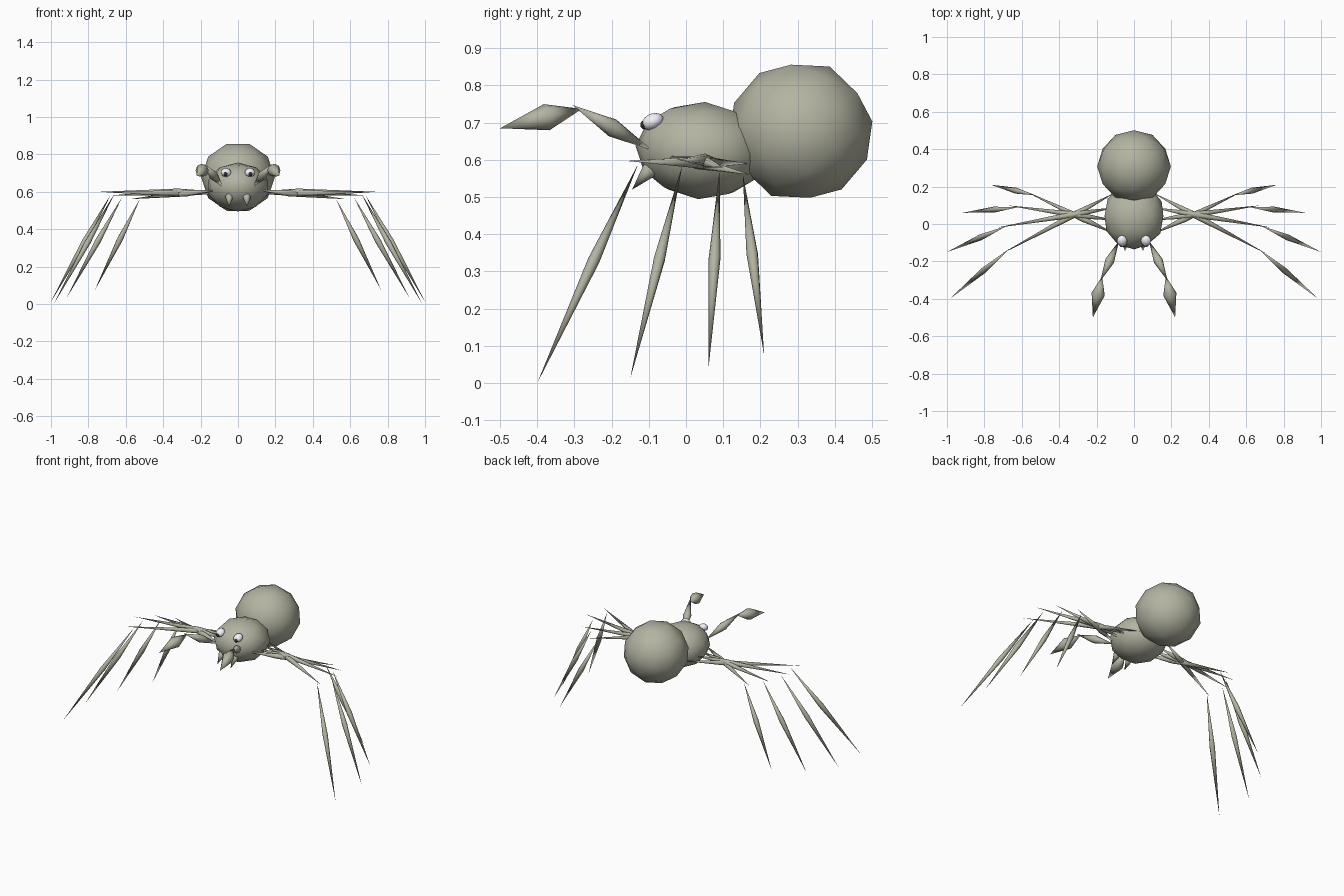
import bpy, bmesh
from math import radians
from mathutils import Vector, Matrix

if "Cube" in bpy.data.objects:
    bpy.data.objects.remove(bpy.data.objects["Cube"])

OLIVE = (0.45, 0.455, 0.36, 1)
WHITE = (0.9, 0.9, 0.97, 1)
BLACK = (0.03, 0.03, 0.03, 1)
materials = {}


def get_material(color):
    if color not in materials:
        mat = bpy.data.materials.new(f"colour_{len(materials) + 1}")
        mat.diffuse_color = color
        mat.use_nodes = True
        mat.node_tree.nodes["Principled BSDF"].inputs["Base Color"].default_value = mat.diffuse_color
        materials[color] = mat
    return materials[color]


def add_mesh(name, bm, color):
    bmesh.ops.recalc_face_normals(bm, faces=bm.faces)
    me = bpy.data.meshes.new(name)
    bm.to_mesh(me)
    bm.free()
    for p in me.polygons:
        p.use_smooth = True
    me.materials.append(get_material(color))
    ob = bpy.data.objects.new(name, me)
    bpy.context.collection.objects.link(ob)
    return ob


def ball(name, center, size, spin=0, tilt=-90, pitch=0, color=OLIVE):
    """Low-poly ball with its pole turned along the y axis."""
    bm = bmesh.new()
    bmesh.ops.create_icosphere(bm, subdivisions=2, radius=1)
    bm.transform(Matrix.Translation(center) @ Matrix.Rotation(radians(pitch), 4, 'X')
                 @ Matrix.Diagonal((*size, 1)) @ Matrix.Rotation(radians(tilt), 4, 'X')
                 @ Matrix.Rotation(radians(spin), 4, 'Z'))
    return add_mesh(name, bm, color)


def spindle(name, a, b, r, belly=0.42, sides=8):
    """Pointed limb segment: two cones meeting at the belly."""
    a, b = Vector(a), Vector(b)
    q = (b - a).to_track_quat('Z', 'Y')
    mid = a.lerp(b, belly)
    bm = bmesh.new()
    tip_a, tip_b = bm.verts.new(a), bm.verts.new(b)
    ring = [bm.verts.new(mid + q @ (Matrix.Rotation(radians(360 * i / sides), 3, 'Z') @ Vector((r, 0, 0))))
            for i in range(sides)]
    for i in range(sides):
        j = (i + 1) % sides
        bm.faces.new((tip_a, ring[i], ring[j]))
        bm.faces.new((tip_b, ring[j], ring[i]))
    return add_mesh(name, bm, OLIVE)


# Body
ball("abdomen", (0, 0.308, 0.677), (0.197, 0.195, 0.19), spin=18, tilt=-82)
ball("head_body", (0, 0.042, 0.625), (0.165, 0.178, 0.131), pitch=-4)

# Legs: root, knee, start of shin, foot
legs = [
    ((0.10, 0.168, 0.59), (0.71, -0.16, 0.597), (0.66, -0.128, 0.59), (0.985, -0.40, 0.0)),
    ((0.09, 0.09, 0.60), (0.735, -0.02, 0.60), (0.68, -0.01, 0.585), (1.0, -0.15, 0.012)),
    ((0.09, 0.018, 0.605), (0.68, 0.10, 0.58), (0.62, 0.09, 0.57), (0.915, 0.06, 0.035)),
    ((0.10, -0.055, 0.61), (0.58, 0.175, 0.56), (0.525, 0.153, 0.56), (0.765, 0.21, 0.075)),
]

for side, s in (("right", 1), ("left", -1)):
    def mx(p):
        return (p[0] * s, p[1], p[2])

    for i, (root, knee, shin, foot) in enumerate(legs, 1):
        spindle(f"{side}_upper_leg_{i}", mx(root), mx(knee), 0.017, 0.36)
        spindle(f"{side}_lower_leg_{i}", mx(shin), mx(foot), 0.016, 0.44)

    # Feelers
    spindle(f"{side}_feeler_base", mx((0.08, -0.09, 0.625)), mx((0.18, -0.305, 0.747)), 0.025, 0.5)
    spindle(f"{side}_feeler_tip", mx((0.17, -0.28, 0.737)), mx((0.22, -0.50, 0.685)), 0.036, 0.43)

    # Fangs
    spindle(f"{side}_fang", mx((0.045, -0.05, 0.625)), mx((0.048, -0.145, 0.52)), 0.022, 0.5)

    # Eyes
    ball(f"{side}_eye", mx((0.064, -0.09, 0.703)), (0.028, 0.031, 0.022), pitch=25, color=WHITE)
    ball(f"{side}_pupil", mx((0.066, -0.113, 0.694)), (0.012, 0.01, 0.012), color=BLACK)
